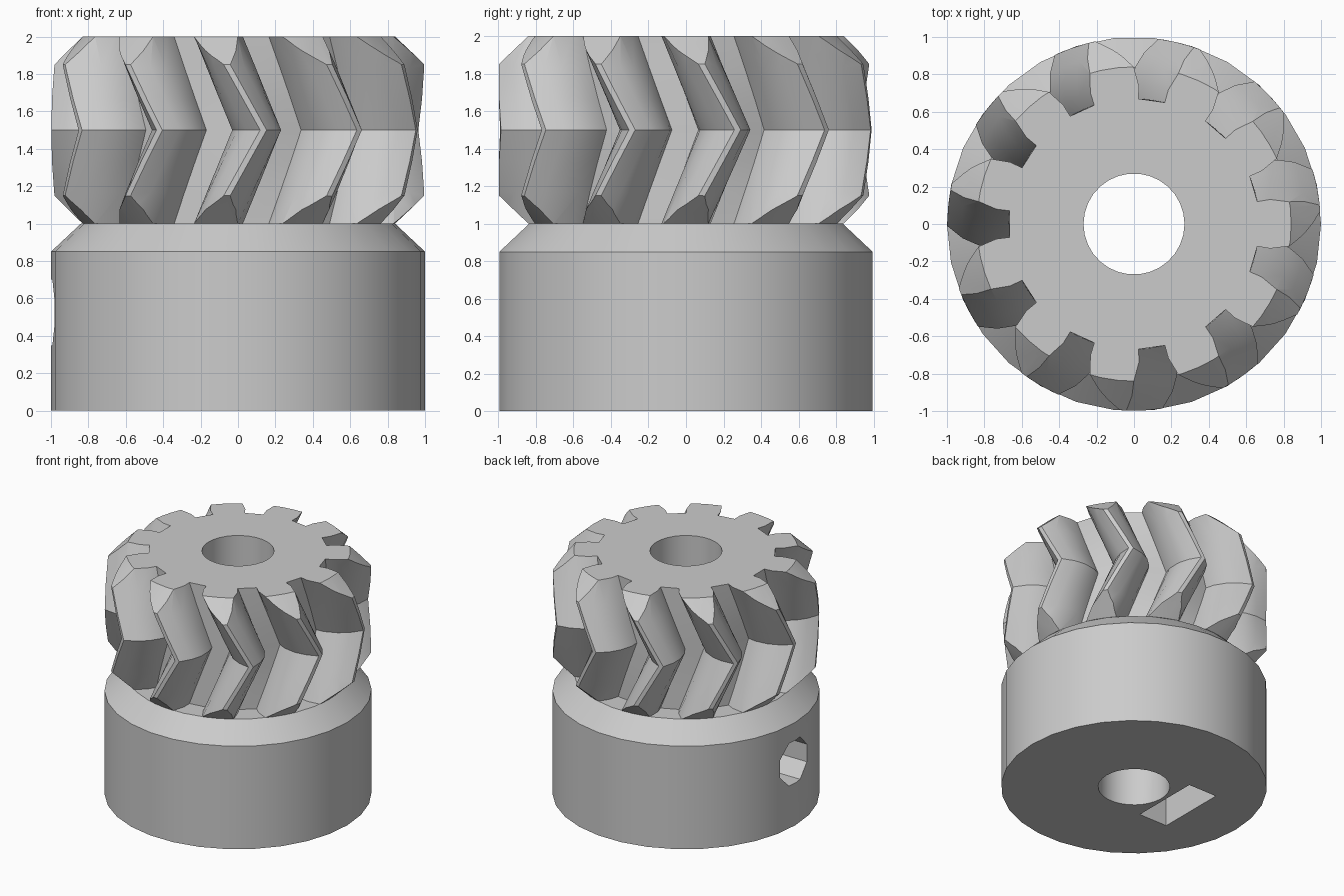
import bpy
import bmesh
from math import cos, sin, pi, radians

if "Cube" in bpy.data.objects:
    bpy.data.objects.remove(bpy.data.objects["Cube"])

TEETH = 11
SIDES = 30
TWIST = radians(16)
PITCH = 2 * pi / TEETH

grey = bpy.data.materials.new("plain grey")
grey.use_nodes = True
colour = (0.6, 0.6, 0.6, 1)
grey.diffuse_color = colour
grey.node_tree.nodes["Principled BSDF"].inputs["Base Color"].default_value = colour


def add_object(name, rings):
    """Skin a closed solid through a stack of matching rings."""
    bm = bmesh.new()
    loops = [[bm.verts.new(p) for p in ring] for ring in rings]
    for low, high in zip(loops, loops[1:]):
        n = len(low)
        for i in range(n):
            j = (i + 1) % n
            bm.faces.new((low[i], low[j], high[j], high[i]))
    bm.faces.new(list(reversed(loops[0])))
    bm.faces.new(loops[-1])
    bmesh.ops.recalc_face_normals(bm, faces=bm.faces)
    mesh = bpy.data.meshes.new(name)
    bm.to_mesh(mesh)
    bm.free()
    mesh.materials.append(grey)
    obj = bpy.data.objects.new(name, mesh)
    bpy.context.collection.objects.link(obj)
    return obj


def lathe(name, profile, sides=SIDES):
    return add_object(name, [
        [(r * cos(2 * pi * i / sides), r * sin(2 * pi * i / sides), z) for i in range(sides)]
        for r, z in profile])


def combine(target, tool, operation):
    mod = target.modifiers.new(operation.lower(), "BOOLEAN")
    mod.operation = operation
    mod.solver = "EXACT"
    mod.object = tool


def gear_ring(z):
    """Outline of all teeth, turned most at mid height."""
    turn = TWIST * (1 - abs(z - 1.5) / 0.5)
    flank = [(0.67, 10.3), (0.74, 10.2), (0.84, 8.1), (0.92, 5.1), (0.998, 1.0)]
    ring = []
    for k in range(TEETH):
        middle = pi + (k + 0.5) * PITCH + turn
        for r, a in flank:
            ring.append((r * cos(middle - radians(a)), r * sin(middle - radians(a)), z))
        for r, a in reversed(flank):
            ring.append((r * cos(middle + radians(a)), r * sin(middle + radians(a)), z))
    return ring


# Main parts
hub = lathe("hub", [(1, 0), (1, 0.85), (0.84, 1)])
gear = add_object("herringbone_gear", [gear_ring(1 + i / 6) for i in range(7)])

# Helpers that bevel the tooth ends and cut the openings
envelope = lathe("tooth_end_envelope",
                 [(0.83, 0.99), (0.84, 1), (1.01, 1.16), (1.01, 1.84), (0.84, 2), (0.83, 2.01)], 60)
bore = lathe("bore_cutter", [(0.27, -0.1), (0.27, 2.1)])
screw = add_object("screw_hole_cutter", [
    [(x, 0.19 * cos(pi / 4 * (i + 0.5)), 0.525 + 0.19 * sin(pi / 4 * (i + 0.5))) for i in range(8)]
    for x in (-1.1, -0.15)])
slot = add_object("nut_slot_cutter", [
    [(x, y, z) for x, y in ((-0.56, -0.29), (-0.3, -0.29), (-0.3, 0.29), (-0.56, 0.29))]
    for z in (-0.1, 0.81)])

combine(gear, envelope, "INTERSECT")
combine(gear, bore, "DIFFERENCE")
for cutter in (bore, screw, slot):
    combine(hub, cutter, "DIFFERENCE")

# Bake the cuts, then shade smoothly with crisp edges
for obj in (hub, gear):
    bpy.ops.object.select_all(action="DESELECT")
    obj.select_set(True)
    bpy.context.view_layer.objects.active = obj
    for mod in list(obj.modifiers):
        bpy.ops.object.modifier_apply(modifier=mod.name)
    bpy.ops.object.shade_smooth_by_angle(angle=radians(25))

for helper in (envelope, bore, screw, slot):
    bpy.data.objects.remove(helper)
